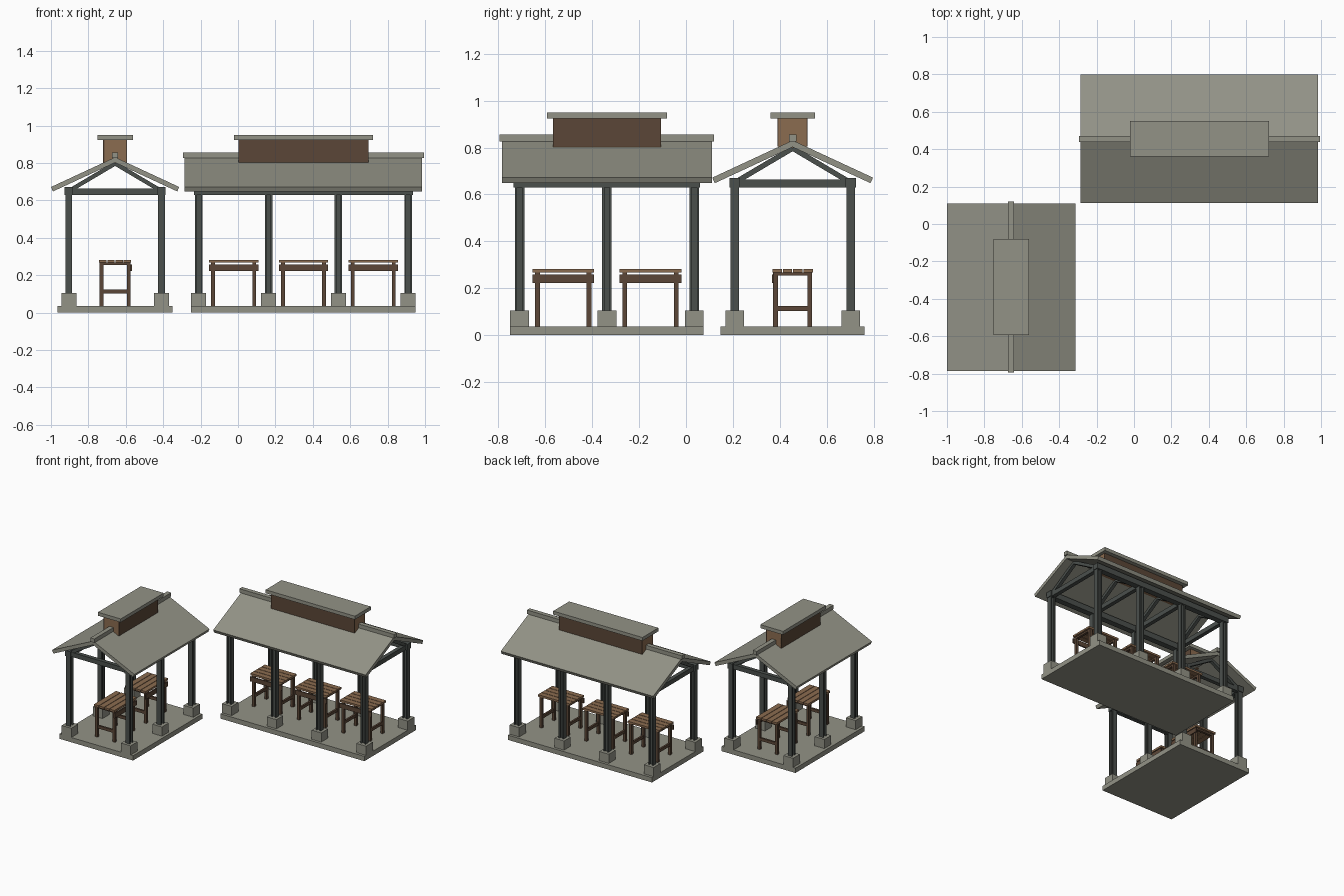
import bpy, math
from mathutils import Matrix, Vector

if "Cube" in bpy.data.objects:
    bpy.data.objects.remove(bpy.data.objects["Cube"])


def material(name, rgb):
    m = bpy.data.materials.new(name)
    m.diffuse_color = (*rgb, 1)
    m.use_nodes = True
    m.node_tree.nodes["Principled BSDF"].inputs["Base Color"].default_value = m.diffuse_color
    return m


STONE = material("grey stone", (0.29, 0.29, 0.24))
STEEL = material("dark steel", (0.070, 0.080, 0.073))
DARK = material("dark wood", (0.105, 0.062, 0.038))
WOOD = material("light wood", (0.26, 0.15, 0.08))

FACES = [(0, 1, 3, 2), (4, 6, 7, 5), (0, 4, 5, 1), (2, 3, 7, 6), (0, 2, 6, 4), (1, 5, 7, 3)]


def box(name, frame, center, size, mat, tilt=0.0):
    """Box in pavilion space (u length, v width, z up), tilted about u."""
    m = frame @ Matrix.Translation(center) @ Matrix.Rotation(tilt, 4, 'X')
    verts = [m @ Vector((a * size[0] / 2, b * size[1] / 2, c * size[2] / 2))
             for a in (-1, 1) for b in (-1, 1) for c in (-1, 1)]
    me = bpy.data.meshes.new(name)
    me.from_pydata(verts, [], FACES)
    me.materials.append(mat)
    ob = bpy.data.objects.new(name, me)
    bpy.context.collection.objects.link(ob)
    return ob


def span(name, frame, u, v, z, mat):
    """Axis aligned box from ranges."""
    r = (u, v, z)
    return box(name, frame, [(a + b) / 2 for a, b in r], [b - a for a, b in r], mat)


def bar(name, frame, u, width, p, q, thick, mat):
    """Sloping bar from p to q in the v-z plane."""
    d = Vector(q) - Vector(p)
    return box(name, frame, (u, (p[0] + q[0]) / 2, (p[1] + q[1]) / 2),
               (width, d.length, thick), mat, math.atan2(d.y, d.x))


def table(frame, u):
    # plank top
    n, half = 4, 0.088
    w = 2 * half / n
    for i in range(n):
        v = -half + i * w
        span("table_plank", frame, (u - 0.132, u + 0.132), (v + 0.002, v + w - 0.002),
             (0.267, 0.282), WOOD)
    # legs, cross bearers and stretchers
    for s in (-1, 1):
        lu = u + s * 0.110
        for t in (-1, 1):
            box("table_leg", frame, (lu, t * 0.073, 0.151), (0.02, 0.02, 0.232), DARK)
        box("table_bearer", frame, (lu, 0, 0.261), (0.018, 0.15, 0.012), DARK)
        box("table_stretcher", frame, (lu, 0, 0.113), (0.014, 0.15, 0.022), DARK)
    # apron board on the front side
    span("table_apron", frame, (u - 0.132, u + 0.132), (-0.089, -0.079), (0.223, 0.258), DARK)


def pavilion(frame, half, bays, cupola):
    # floor slab
    span("floor_slab", frame, (-half, half), (-0.3075, 0.3075), (0, 0.036), STONE)
    reach = half - 0.04
    posts = [-reach + 2 * reach * i / bays for i in range(bays + 1)]
    for u in posts:
        for s in (-1, 1):
            v = s * 0.2475
            # footing and I-section post
            box("footing", frame, (u, v, 0.070), (0.08, 0.08, 0.07), STONE)
            for t in (-1, 1):
                box("post_flange", frame, (u + t * 0.0155, v, 0.37), (0.009, 0.036, 0.53), STEEL)
            box("post_web", frame, (u, v, 0.37), (0.024, 0.012, 0.53), STEEL)
            # rafter
            bar("rafter", frame, u, 0.025, (s * 0.24, 0.655), (0, 0.797), 0.022, STEEL)
        box("tie_beam", frame, (u, 0, 0.647), (0.03, 0.495, 0.034), STEEL)
    for s in (-1, 1):
        # long eave beam
        box("eave_beam", frame, (0, s * 0.2475, 0.65), (2 * half - 0.03, 0.044, 0.042), STEEL)
        # sloping roof panel: centre line below the top surface
        bar("roof_panel", frame, 0, 2 * half + 0.07,
            (s * 0.3375, 0.660), (s * -0.003, 0.818), 0.026, STONE)
    # ridge cap
    span("ridge_cap", frame, (-half - 0.045, half + 0.045), (-0.0165, 0.0165), (0.826, 0.855), STONE)
    # roof vent box with dark side panels and flat lid
    span("vent_box", frame, (-cupola, cupola), (-0.06, 0.06), (0.795, 0.926), WOOD)
    for s in (-1, 1):
        box("vent_side_panel", frame, (0, s * 0.061, 0.8645), (2 * cupola, 0.006, 0.121), DARK)
    span("vent_lid", frame, (-cupola - 0.025, cupola + 0.025), (-0.095, 0.095), (0.924, 0.950), STONE)
    # one table in each bay
    for a, b in zip(posts, posts[1:]):
        table(frame, (a + b) / 2)


# long pavilion along x, short pavilion turned to run along y
pavilion(Matrix.Translation((0.35, 0.455, 0)), 0.60, 3, 0.347)
pavilion(Matrix.Translation((-0.657, -0.3375, 0)) @ Matrix.Rotation(math.pi / 2, 4, 'Z'),
         0.4125, 2, 0.231)
